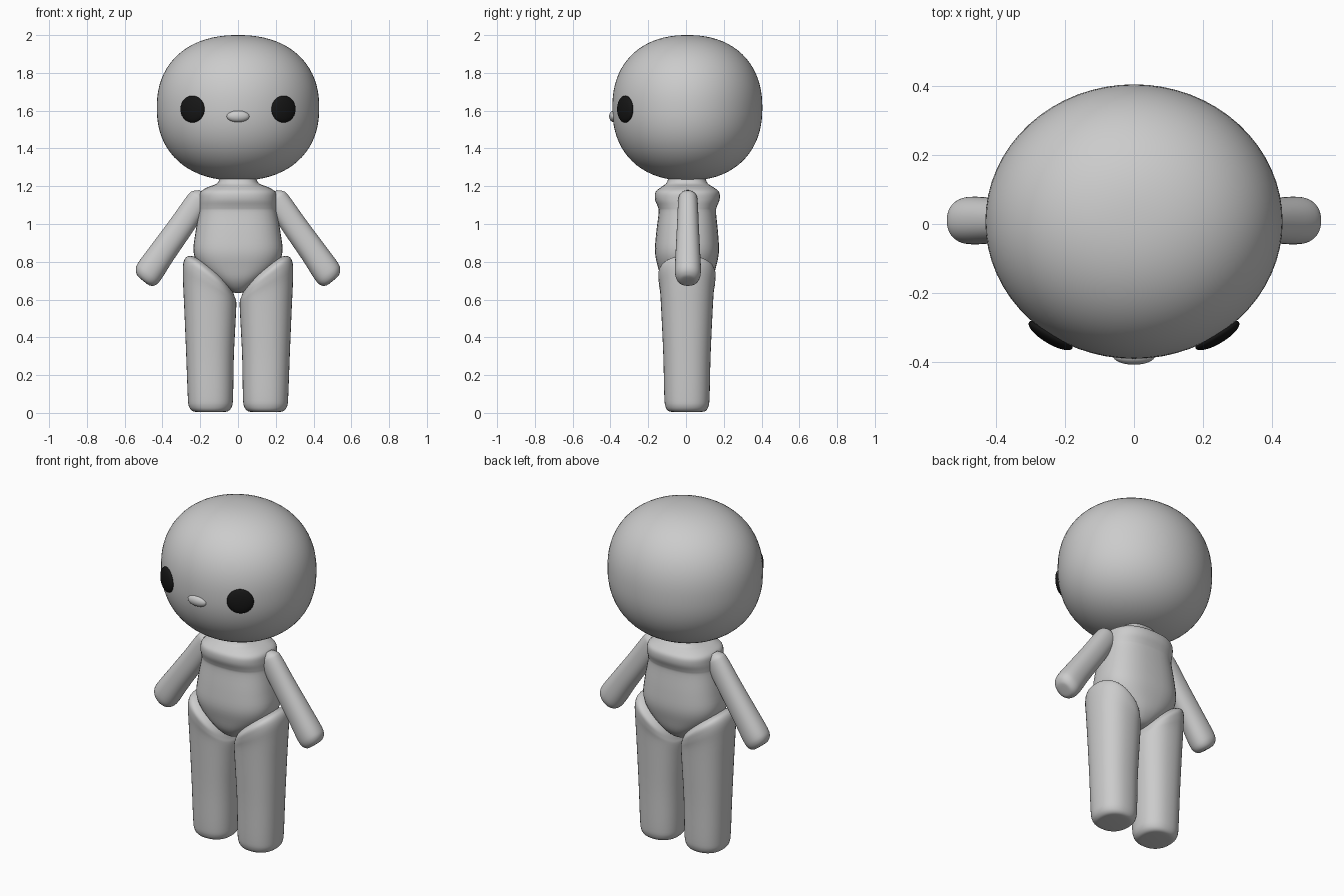
import bpy, bmesh, math
from mathutils import Vector, Matrix

cube = bpy.data.objects.get("Cube")
if cube:
    bpy.data.objects.remove(cube, do_unlink=True)


def material(name, rgb):
    m = bpy.data.materials.new(name)
    m.use_nodes = True
    m.diffuse_color = (*rgb, 1)
    m.node_tree.nodes["Principled BSDF"].inputs["Base Color"].default_value = (*rgb, 1)
    return m


GREY = material("plain grey", (0.6, 0.6, 0.6))
BLACK = material("eye black", (0.008, 0.008, 0.008))


def finish(name, bm, mat):
    bmesh.ops.recalc_face_normals(bm, faces=bm.faces)
    mesh = bpy.data.meshes.new(name)
    bm.to_mesh(mesh)
    bm.free()
    mesh.materials.append(mat)
    mesh.polygons.foreach_set("use_smooth", [True] * len(mesh.polygons))
    obj = bpy.data.objects.new(name, mesh)
    bpy.context.collection.objects.link(obj)


def smooth_rows(rows, steps=4):
    """Catmull-Rom interpolation through the control rows."""
    rows = [Vector(r) for r in rows]
    out = []
    for i in range(len(rows) - 1):
        p0, p1 = rows[max(i - 1, 0)], rows[i]
        p2, p3 = rows[i + 1], rows[min(i + 2, len(rows) - 1)]
        for s in range(steps):
            t = s / steps
            out.append(0.5 * (2 * p1 + (p2 - p0) * t
                              + (2 * p0 - 5 * p1 + 4 * p2 - p3) * t * t
                              + (3 * p1 - p0 - 3 * p2 + p3) * t ** 3))
    return out + [rows[-1]]


def loft(name, rows, power=2.0, side=1, sides=40):
    """Skin rings given as (x, y, z, half width, half depth, rise per unit x)."""
    bm = bmesh.new()
    rings = []
    for x, y, z, rx, ry, slope in smooth_rows(rows):
        ring = []
        for k in range(sides):
            c, s = math.cos(math.tau * k / sides), math.sin(math.tau * k / sides)
            dx = rx * math.copysign(abs(c) ** (2 / power), c)
            dy = ry * math.copysign(abs(s) ** (2 / power), s)
            ring.append(bm.verts.new((side * (x + dx), y + dy, z + slope * dx)))
        rings.append(ring)
    for a, b in zip(rings, rings[1:]):
        for k in range(sides):
            j = (k + 1) % sides
            bm.faces.new((a[k], a[j], b[j], b[k]))
    bm.faces.new(rings[0])
    bm.faces.new(rings[-1])
    finish(name, bm, GREY)


def ball(name, center, size, mat, yaw=0.0, pitch=0.0, power=2.0):
    """Ellipsoid whose upright outline gets squarer with a higher power."""
    bm = bmesh.new()
    bmesh.ops.create_uvsphere(bm, u_segments=64, v_segments=40, radius=1)
    for v in bm.verts:
        k = (math.hypot(v.co.x, v.co.y) ** power + abs(v.co.z) ** power) ** (-1 / power)
        v.co = Vector([a * b * k for a, b in zip(v.co, size)])
    turn = Matrix.Rotation(yaw, 4, "Z") @ Matrix.Rotation(pitch, 4, "X")
    bm.transform(Matrix.Translation(center) @ turn)
    finish(name, bm, mat)


# Head and nose
ball("head", (0, 0.007, 1.615), (0.43, 0.397, 0.385), GREY, power=2.25)
ball("nose", (0, -0.382, 1.57), (0.06, 0.025, 0.031), GREY)

# Torso with neck, shoulder band, waist and pelvis
loft("torso", [
    (0, 0.005, 0.635, 0.015, 0.03, 0),
    (0, 0.005, 0.65, 0.05, 0.085, 0),
    (0, 0.005, 0.70, 0.12, 0.13, 0),
    (0, 0.005, 0.77, 0.20, 0.153, 0),
    (0, 0.005, 0.85, 0.235, 0.169, 0),
    (0, 0.006, 0.95, 0.226, 0.164, 0),
    (0, 0.007, 1.06, 0.207, 0.152, 0),
    (0, 0.007, 1.09, 0.205, 0.156, 0),
    (0, 0.007, 1.13, 0.205, 0.171, 0),
    (0, 0.007, 1.17, 0.198, 0.168, 0),
    (0, 0.006, 1.195, 0.16, 0.138, 0),
    (0, 0.005, 1.215, 0.11, 0.11, 0),
    (0, 0.005, 1.25, 0.095, 0.095, 0),
], power=2.5)

for label, side in (("left", 1), ("right", -1)):
    # Leg with a slanted hip
    loft(label + "_leg", [
        (0.146, 0.005, 0.005, 0.07, 0.07, 0),
        (0.146, 0.005, 0.01, 0.095, 0.098, 0),
        (0.146, 0.005, 0.035, 0.114, 0.114, 0),
        (0.146, 0.005, 0.09, 0.12, 0.12, 0),
        (0.148, 0.005, 0.30, 0.126, 0.125, 0),
        (0.148, 0.005, 0.52, 0.136, 0.135, 0.15),
        (0.150, 0.005, 0.64, 0.141, 0.142, 0.4),
        (0.153, 0.005, 0.70, 0.137, 0.150, 0.65),
        (0.150, 0.005, 0.74, 0.118, 0.148, 0.75),
        (0.145, 0.005, 0.765, 0.08, 0.11, 0.75),
        (0.145, 0.005, 0.77, 0.04, 0.06, 0.75),
    ], power=2.3, side=side)

    # Arm sloping down from the shoulder, its rings square to the arm
    loft(label + "_arm", [
        (0.185, 0.01, 1.165, 0.02, 0.025, 0.7),
        (0.197, 0.01, 1.145, 0.042, 0.045, 0.7),
        (0.215, 0.01, 1.115, 0.052, 0.052, 0.7),
        (0.300, 0.01, 0.99, 0.055, 0.058, 0.7),
        (0.400, 0.01, 0.85, 0.058, 0.065, 0.7),
        (0.465, 0.01, 0.755, 0.060, 0.069, 0.75),
        (0.488, 0.01, 0.72, 0.053, 0.062, 0.8),
        (0.499, 0.01, 0.702, 0.036, 0.044, 0.8),
        (0.501, 0.01, 0.698, 0.018, 0.022, 0.8),
    ], power=2.2, side=side)

    # Eye button lying on the face
    ball(label + "_eye", (side * 0.241, -0.322, 1.608), (0.073, 0.024, 0.071),
         BLACK, yaw=side * math.radians(31))
